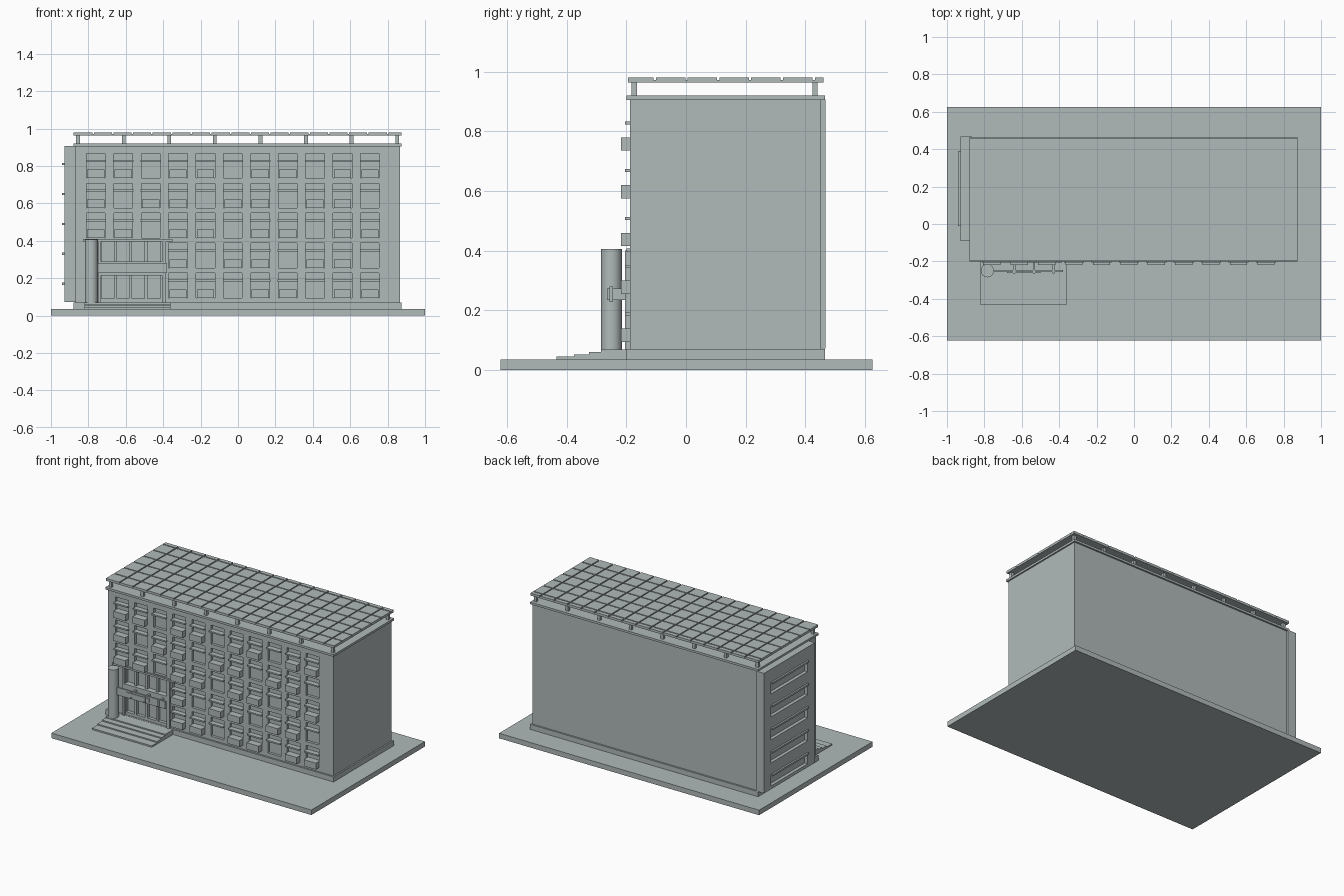
import bpy, bmesh

if "Cube" in bpy.data.objects:
    bpy.data.objects.remove(bpy.data.objects["Cube"])

grey = bpy.data.materials.new("concrete grey")
grey.diffuse_color = (0.44, 0.49, 0.49, 1)
grey.use_nodes = True
grey.node_tree.nodes["Principled BSDF"].inputs["Base Color"].default_value = grey.diffuse_color


def boxes(name, items):
    """One object from boxes given as (x0, x1, y0, y1, z0, z1)."""
    bm = bmesh.new()
    for x0, x1, y0, y1, z0, z1 in items:
        for v in bmesh.ops.create_cube(bm, size=1)["verts"]:
            v.co = ((x0 + x1) / 2 + v.co.x * (x1 - x0),
                    (y0 + y1) / 2 + v.co.y * (y1 - y0),
                    (z0 + z1) / 2 + v.co.z * (z1 - z0))
    me = bpy.data.meshes.new(name)
    bm.to_mesh(me)
    bm.free()
    me.materials.append(grey)
    ob = bpy.data.objects.new(name, me)
    bpy.context.collection.objects.link(ob)
    return ob


def cut(target, name, items):
    """Carve boxes out of a target."""
    cutter = boxes(name, items)
    cutter.hide_render = True
    cutter.hide_viewport = True
    mod = target.modifiers.new("openings", "BOOLEAN")
    mod.operation = "DIFFERENCE"
    mod.solver = "EXACT"
    mod.object = cutter


# Ground slab, plinth, main block and side wing
boxes("ground_slab", [(-1, 1, -0.622, 0.625, 0, 0.035)])
boxes("plinth", [(-0.88, 0.875, -0.2, 0.465, 0.03, 0.07)])
body = boxes("main_block", [(-0.87, 0.865, -0.188, 0.453, 0.06, 0.91)])
wing = boxes("side_wing", [(-0.928, -0.865, -0.09, 0.468, 0.072, 0.907)])
boxes("cornice", [(-0.88, 0.875, -0.2, 0.465, 0.905, 0.92)])

# Front windows: recess, ledge and, for most, a planter box
holes, ledges, planters = [], [], []
for row in range(5):
    z = 0.735 - 0.16 * row
    for col in range(11):
        if row > 2 and col < 3:
            continue
        x = -0.76 + 0.1465 * col
        holes.append((x - 0.05, x + 0.05, -0.3, -0.17, z, z + 0.132))
        ledges.append((x - 0.054, x + 0.054, -0.205, -0.165, z + 0.088, z + 0.098))
        if (col + (row % 2)) % 3 != 2:
            planters.append((x - 0.046, x + 0.046, -0.218, -0.165, z, z + 0.045))
boxes("window_ledges", ledges)
boxes("window_planters", planters)

# Entrance glazing openings: two tiers of four panes
for z0, z1 in ((0.09, 0.215), (0.29, 0.395)):
    for i in range(4):
        x = -0.73 + i * 0.082
        holes.append((x, x + 0.066, -0.3, -0.165, z0, z1))
cut(body, "front_opening_cutter", holes)

# Wing strip windows with a ledge above each
strips = [0.17 + 0.16 * i for i in range(5)]
cut(wing, "wing_opening_cutter",
    [(-1, -0.905, -0.01, 0.39, z - 0.075, z) for z in strips])
boxes("wing_ledges", [(-0.94, -0.9, -0.01, 0.39, z - 0.006, z + 0.006) for z in strips])

# Roof canopy: posts, thin slab and raised tiles
posts = []
for i in range(8):
    x = -0.855 + i * 0.2437
    for y in (-0.173, 0.432):
        posts.append((x - 0.01, x + 0.01, y - 0.009, y + 0.009, 0.915, 0.968))
boxes("roof_posts", posts)
boxes("roof_slab", [(-0.88, 0.875, -0.195, 0.46, 0.963, 0.972)])


def spans(start, end, first, step, gap):
    """Tile intervals between start and end, split at regular joints."""
    joints = [start - gap]
    while first < end:
        joints.append(first - gap / 2)
        first += step
    joints.append(end)
    return [(a + gap, b) for a, b in zip(joints, joints[1:]) if b - a > gap * 2]


boxes("roof_tiles", [(x0, x1, y0, y1, 0.97, 0.98)
                     for x0, x1 in spans(-0.88, 0.875, -0.775, 0.105, 0.008)
                     for y0, y1 in spans(-0.195, 0.46, -0.105, 0.1065, 0.008)])

# Entrance steps and landing
boxes("entrance_steps", [(-0.82, -0.36, y, -0.2, 0.03, 0.045 + 0.008 * i)
                         for i, y in enumerate((-0.433, -0.375, -0.325, -0.285))])

# Entrance column
bpy.ops.mesh.primitive_cylinder_add(vertices=32, radius=0.035, depth=0.375,
                                    location=(-0.784, -0.25, 0.2185))
column = bpy.context.object
column.name = "entrance_column"
column.data.materials.append(grey)
bpy.ops.object.shade_smooth_by_angle()

# Entrance sign beam, its brackets, blank plate and side frame
boxes("entrance_beam", [(-0.76, -0.38, -0.257, -0.245, 0.228, 0.28)])
boxes("entrance_plate", [(-0.68, -0.5, -0.262, -0.256, 0.243, 0.268)])
boxes("entrance_brackets", [(x - 0.006, x + 0.006, -0.265, -0.18, 0.235, 0.273)
                            for x in (-0.64, -0.535, -0.43)])
boxes("entrance_frame", [(-0.83, -0.35, -0.2, -0.18, 0.395, 0.408),
                         (-0.745, -0.733, -0.205, -0.18, 0.06, 0.4),
                         (-0.405, -0.385, -0.205, -0.18, 0.06, 0.4),
                         (-0.74, -0.39, -0.205, -0.18, 0.215, 0.29)])
